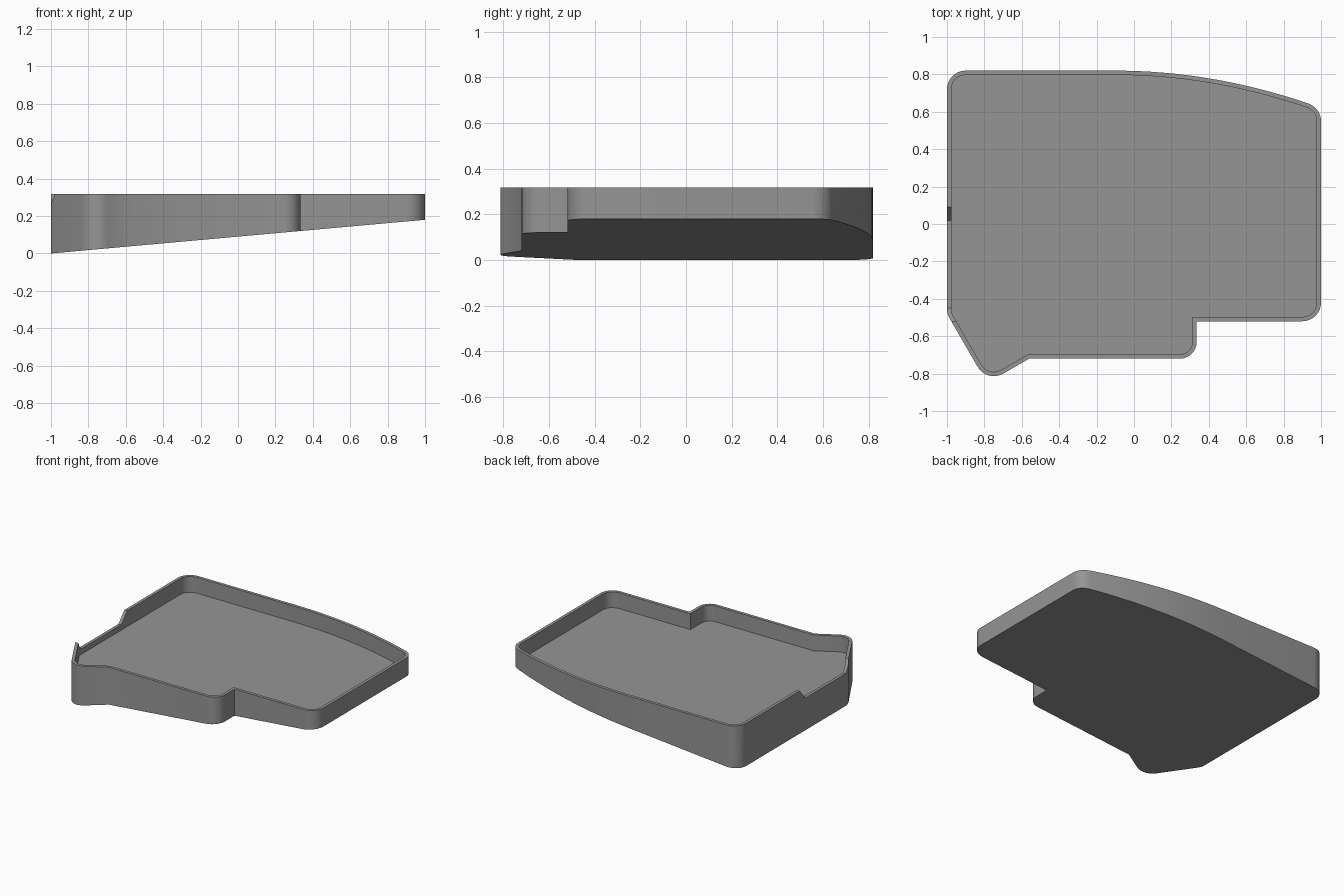
import bpy, bmesh, math
from mathutils import Vector

if "Cube" in bpy.data.objects:
    bpy.data.objects.remove(bpy.data.objects["Cube"])

TOP, FLOOR, WALL = 0.318, 0.20, 0.023


def rounded(corners, steps=8):
    """Closed outline from (x, y, radius) corners, filleted where radius > 0."""
    pts, n = [], len(corners)
    for i, (x, y, r) in enumerate(corners):
        p = Vector((x, y))
        if r == 0:
            pts.append(p)
            continue
        a = (Vector(corners[i - 1][:2]) - p).normalized()
        b = (Vector(corners[(i + 1) % n][:2]) - p).normalized()
        half = a.angle(b) / 2
        centre = p + (a + b).normalized() * r / math.sin(half)
        start = p + a * r / math.tan(half) - centre
        sweep = math.pi - 2 * half
        end = p + b * r / math.tan(half) - centre
        for k in range(steps + 1):
            t = k / steps
            d = (start * math.sin((1 - t) * sweep) + end * math.sin(t * sweep)) / math.sin(sweep)
            pts.append(centre + d)
    return pts


def inset(pts, d):
    """Mitred inward offset of a counter-clockwise outline."""
    out = []
    for i, p in enumerate(pts):
        u = (p - pts[i - 1]).normalized()
        v = (pts[(i + 1) % len(pts)] - p).normalized()
        n1, n2 = Vector((-u.y, u.x)), Vector((-v.y, v.x))
        out.append(p + (n1 + n2) * d / (1 + n1.dot(n2)))
    return out


def make_object(name, bm):
    bmesh.ops.recalc_face_normals(bm, faces=bm.faces)
    mesh = bpy.data.meshes.new(name)
    bm.to_mesh(mesh)
    bm.free()
    ob = bpy.data.objects.new(name, mesh)
    bpy.context.collection.objects.link(ob)
    return ob


# Outline, counter-clockwise, with a gently bowed back edge
bow = []
for k in range(17):
    x = 0.92 - k * 1.02 / 16
    bow.append((x, 0.82 - (x + 0.1) ** 2 / 6.06, 0))
corners = [(-1, -0.48, 0.1), (-0.786, -0.85, 0.1), (-0.56, -0.72, 0),
           (0.335, -0.72, 0.09), (0.335, -0.52, 0), (1, -0.52, 0.1),
           (1, 0.62, 0.1)] + bow + [(-1, 0.82, 0.1)]
outer = rounded(corners)
inner = inset(outer, WALL)

# Tray: sloping underside, level floor, thin rim
bm = bmesh.new()
rings = [[bm.verts.new((p.x, p.y, 0.09 * (p.x + 1))) for p in outer],
         [bm.verts.new((p.x, p.y, TOP)) for p in outer],
         [bm.verts.new((p.x, p.y, TOP)) for p in inner],
         [bm.verts.new((p.x, p.y, FLOOR)) for p in inner]]
for lo, hi in zip(rings, rings[1:]):
    for i in range(len(lo)):
        bm.faces.new((lo[i - 1], lo[i], hi[i], hi[i - 1]))
bm.faces.new(rings[0])
bm.faces.new(rings[-1])
tray = make_object("tray", bm)

# Sloped-end notch in the left wall
bm = bmesh.new()
section = [(-0.45, 0.24), (0.02, 0.24), (0.162, 0.398), (-0.592, 0.398)]
left = [bm.verts.new((-1.1, y, z)) for y, z in section]
right = [bm.verts.new((-0.85, y, z)) for y, z in section]
bm.faces.new(left)
bm.faces.new(right)
for i in range(4):
    bm.faces.new((left[i - 1], left[i], right[i], right[i - 1]))
cutter = make_object("notch_cutter", bm)
cutter.hide_render = True

cut = tray.modifiers.new("notch", 'BOOLEAN')
cut.operation = 'DIFFERENCE'
cut.solver = 'EXACT'
cut.object = cutter
bpy.context.view_layer.objects.active = tray
tray.select_set(True)
bpy.ops.object.modifier_apply(modifier=cut.name)
bpy.data.objects.remove(cutter)

# Finish
grey = bpy.data.materials.new("mid_grey")
grey.diffuse_color = (0.3, 0.3, 0.3, 1)
grey.use_nodes = True
grey.node_tree.nodes["Principled BSDF"].inputs["Base Color"].default_value = grey.diffuse_color
tray.data.materials.clear()
tray.data.materials.append(grey)
bpy.ops.object.shade_smooth_by_angle(angle=math.radians(30))
